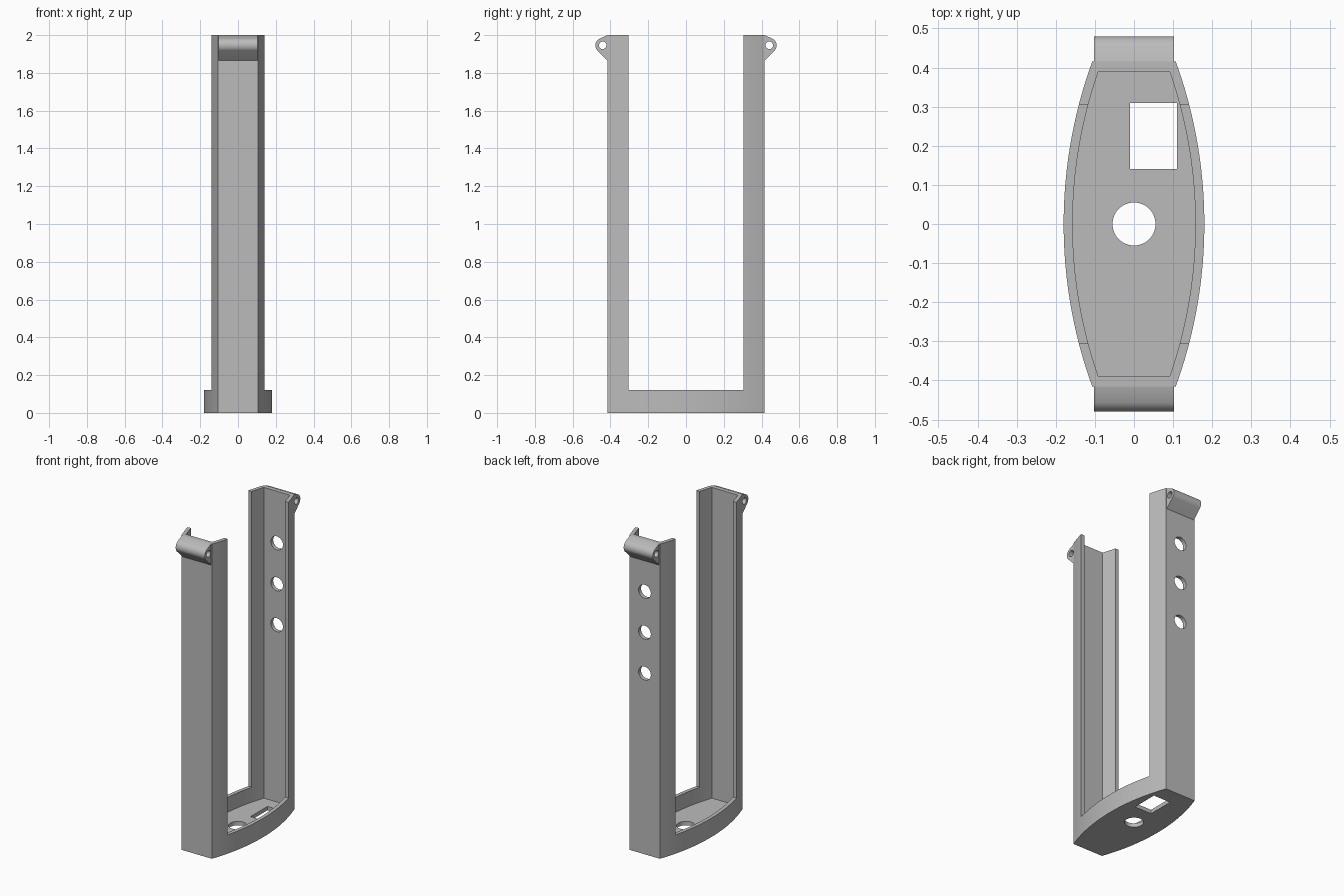
import bpy, bmesh, math
from mathutils import Vector, Matrix

cube = bpy.data.objects.get("Cube")
if cube:
    bpy.data.objects.remove(cube, do_unlink=True)

grey = bpy.data.materials.new("plain grey")
grey.use_nodes = True
COLOUR = (0.5, 0.5, 0.5, 1)
grey.diffuse_color = COLOUR
grey.node_tree.nodes["Principled BSDF"].inputs["Base Color"].default_value = COLOUR


def prism(name, profile, start, sweep):
    """Extrude a closed loop of 3D points from an offset along a vector."""
    bm = bmesh.new()
    face = bm.faces.new([bm.verts.new(Vector(p) + Vector(start)) for p in profile])
    top = bmesh.ops.extrude_face_region(bm, geom=[face])["geom"]
    bmesh.ops.translate(bm, vec=sweep, verts=[v for v in top if isinstance(v, bmesh.types.BMVert)])
    bmesh.ops.recalc_face_normals(bm, faces=bm.faces)
    mesh = bpy.data.meshes.new(name)
    bm.to_mesh(mesh)
    bm.free()
    mesh.materials.append(grey)
    obj = bpy.data.objects.new(name, mesh)
    bpy.context.collection.objects.link(obj)
    return obj


def box(name, lo, hi):
    (x0, y0, z0), (x1, y1, z1) = lo, hi
    return prism(name, [(x0, y0, z0), (x1, y0, z0), (x1, y1, z0), (x0, y1, z0)],
                 (0, 0, 0), (0, 0, z1 - z0))


def rod(name, centre, axis, radius, length):
    """Cylinder centred on a point, along an axis."""
    turn = Vector((0, 0, 1)).rotation_difference(Vector(axis)).to_matrix()
    n = 48
    ring = [turn @ Vector((radius * math.cos(math.tau * i / n),
                           radius * math.sin(math.tau * i / n), -length / 2)) for i in range(n)]
    return prism(name, ring, centre, Vector(axis) * length)


def bowed_outline(mid, end, half_len, steps=24):
    """Long outline with two arced sides and flat ends."""
    sag = mid - end
    r = (half_len ** 2 + sag ** 2) / (2 * sag)
    side = []
    for i in range(steps + 1):
        y = half_len * (2 * i / steps - 1)
        side.append((mid - r + math.sqrt(r * r - y * y), y, 0))
    return side + [(-x, -y, 0) for x, y, z in side]


def cut(obj, cutters):
    bpy.context.view_layer.objects.active = obj
    for c in cutters:
        mod = obj.modifiers.new("cut", 'BOOLEAN')
        mod.operation = 'DIFFERENCE'
        mod.solver = 'EXACT'
        mod.object = c
        bpy.ops.object.modifier_apply(modifier=mod.name)
        bpy.data.objects.remove(c, do_unlink=True)


def smooth(obj):
    bpy.ops.object.select_all(action='DESELECT')
    obj.select_set(True)
    bpy.context.view_layer.objects.active = obj
    bpy.ops.object.shade_smooth_by_angle(angle=math.radians(25))


# Bowed tray with two tall channel-shaped columns
FLOOR, RIM, TOP = 0.025, 0.12, 2.0
frame = prism("holder_frame", bowed_outline(0.18, 0.107, 0.415), (0, 0, 0), (0, 0, TOP))
cutters = [
    prism("inside_cutter", bowed_outline(0.157, 0.091, 0.39), (0, 0, FLOOR), (0, 0, TOP)),
    box("middle_cutter", (-0.3, -0.305, RIM), (0.3, 0.305, TOP + 0.1)),
    rod("floor_hole_cutter", (0, 0, 0), (0, 0, 1), 0.055, 0.2),
    box("floor_slot_cutter", (-0.01, 0.14, -0.1), (0.11, 0.31, 0.1)),
]
# Three round holes in the back column
for z in (1.15, 1.41, 1.67):
    cutters.append(rod("back_hole_cutter", (0, 0.4, z), (0, 1, 0), 0.043, 0.1))
cut(frame, cutters)
smooth(frame)

# Rounded hinge lugs at the top of both columns
BOSS_Y, BOSS_Z, BOSS_R, HALF_W = 0.441, 1.946, 0.039, 0.102
for name, s in (("front_lug", -1), ("back_lug", 1)):
    profile = [(0, s * 0.405, 1.865), (0, s * 0.405, TOP), (0, s * 0.415, TOP)]
    for i in range(25):
        a = math.radians(68 - i * (68 + 42) / 24)
        profile.append((0, s * (BOSS_Y + BOSS_R * math.cos(a)), BOSS_Z + BOSS_R * math.sin(a)))
    profile.append((0, s * 0.415, 1.865))
    lug = prism(name, profile, (-HALF_W, 0, 0), (2 * HALF_W, 0, 0))
    cut(lug, [rod("pin_hole_cutter", (0, s * BOSS_Y, BOSS_Z), (1, 0, 0), 0.02, 0.5)])
    smooth(lug)
